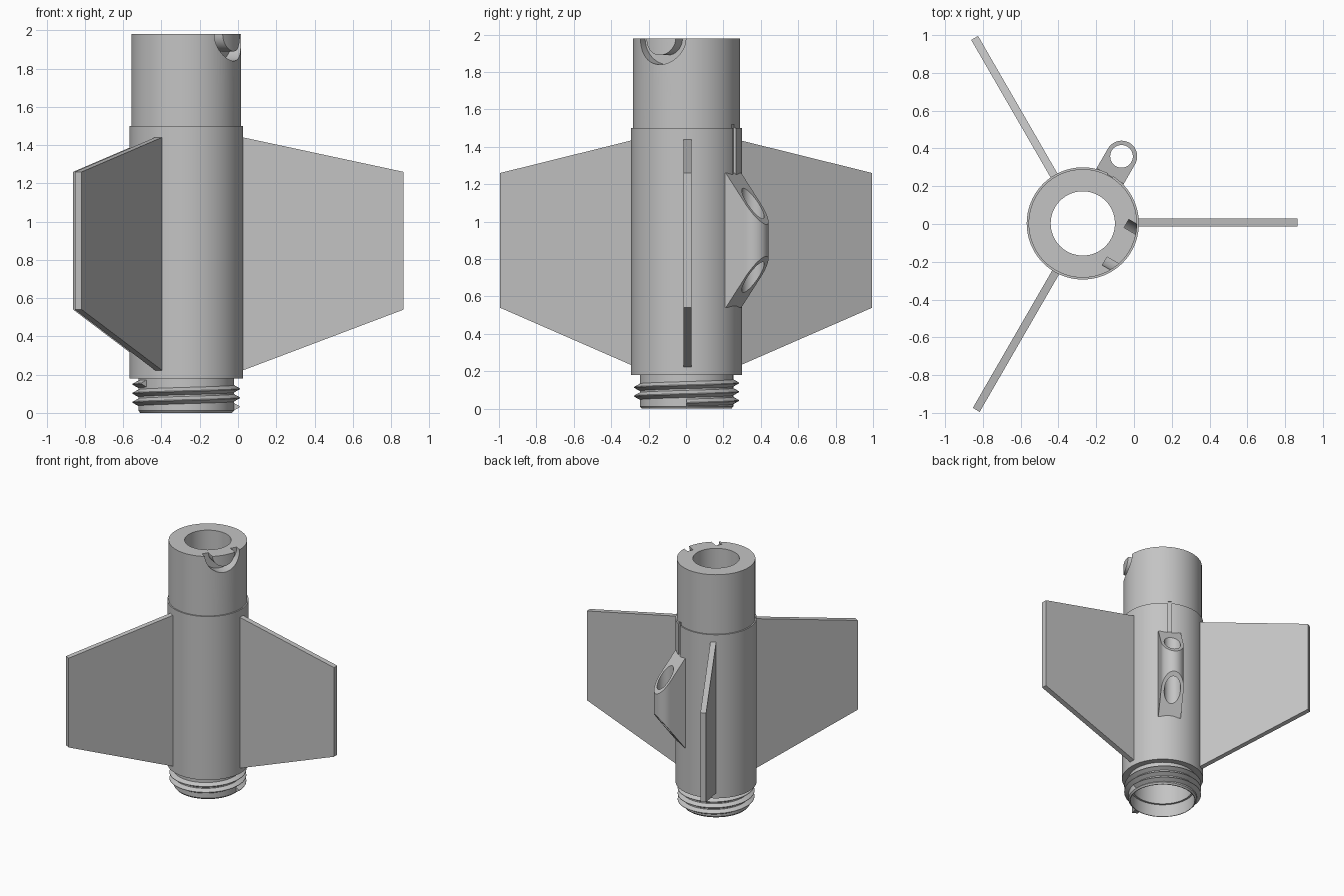
import bpy, bmesh, math
from math import sin, cos, pi, radians
from mathutils import Matrix, Vector

if "Cube" in bpy.data.objects:
    bpy.data.objects.remove(bpy.data.objects["Cube"])

AXIS = Matrix.Translation((-0.271, 0.003, 0))
GREY = (0.55, 0.55, 0.55, 1)
mat = bpy.data.materials.new("light grey")
mat.use_nodes = True
mat.diffuse_color = GREY
mat.node_tree.nodes["Principled BSDF"].inputs["Base Color"].default_value = GREY


def spin(deg):
    """Frame whose x axis points outward from the tube at the given angle."""
    return AXIS @ Matrix.Rotation(radians(deg), 4, 'Z')


def finish(name, bm, matrix):
    bmesh.ops.recalc_face_normals(bm, faces=bm.faces[:])
    bm.transform(matrix)
    mesh = bpy.data.meshes.new(name)
    bm.to_mesh(mesh)
    bm.free()
    mesh.materials.append(mat)
    ob = bpy.data.objects.new(name, mesh)
    bpy.context.collection.objects.link(ob)
    return ob


def sweep(name, profile, matrix, turns=1.0, rise=0.0, steps=96):
    """Turn a closed (radius, height) profile; a rise per turn makes a helix."""
    bm = bmesh.new()
    closed = rise == 0
    count = steps if closed else int(steps * turns) + 1
    rings = []
    for i in range(count):
        a = 2 * pi * i / steps
        lift = rise * i / steps
        rings.append([bm.verts.new((r * cos(a), r * sin(a), z + lift)) for r, z in profile])
    n = len(profile)
    for i in range(count if closed else count - 1):
        p, q = rings[i], rings[(i + 1) % count]
        for j in range(n):
            k = (j + 1) % n
            bm.faces.new((p[j], q[j], q[k], p[k]))
    if not closed:
        bm.faces.new(rings[0])
        bm.faces.new(rings[-1])
    return finish(name, bm, matrix)


def prism(outline, direction):
    """Extrude a flat outline along a vector."""
    bm = bmesh.new()
    face = bm.faces.new([bm.verts.new(p) for p in outline])
    out = bmesh.ops.extrude_face_region(bm, geom=[face])
    moved = [g for g in out["geom"] if isinstance(g, bmesh.types.BMVert)]
    bmesh.ops.translate(bm, verts=moved, vec=direction)
    bmesh.ops.recalc_face_normals(bm, faces=bm.faces[:])
    return bm


def cut(ob, cutter):
    cutter.hide_render = True
    mod = ob.modifiers.new("cut", 'BOOLEAN')
    mod.operation = 'DIFFERENCE'
    mod.solver = 'EXACT'
    mod.object = cutter
    bpy.context.view_layer.objects.active = ob
    bpy.ops.object.modifier_apply(modifier=mod.name)
    bpy.data.objects.remove(cutter)


def smooth(ob):
    bpy.ops.object.select_all(action='DESELECT')
    ob.select_set(True)
    bpy.context.view_layer.objects.active = ob
    bpy.ops.object.shade_smooth_by_angle(angle=radians(30))


# Hollow tube with threaded neck, main body and narrower shoulder
body = sweep("body_tube", [
    (0.235, 0), (0.24, 0), (0.25, 0.012), (0.25, 0.18), (0.297, 0.18), (0.297, 1.5),
    (0.287, 1.5), (0.287, 1.98), (0.17, 1.98), (0.17, 1.5), (0.22, 1.5),
    (0.22, 0.1), (0.235, 0.1)], AXIS)

# Half-ring cord channel in the top of the shoulder
channel = sweep("channel_cutter", [(0.09, 0), (0.14, 0), (0.14, 0.2), (0.09, 0.2)],
                spin(-30) @ Matrix.Translation((0.2, 0, 1.98)) @ Matrix.Rotation(pi / 2, 4, 'Y'))
cut(body, channel)

# Narrow groove running from the guide lug up to the shoulder
groove = prism([(0.28, -0.015, 1.2), (0.32, -0.015, 1.2),
                (0.32, 0.015, 1.2), (0.28, 0.015, 1.2)], (0, 0, 0.32))
cut(body, finish("groove_cutter", groove, spin(60)))
smooth(body)

# Screw thread on the neck
thread = sweep("screw_thread", [(0.245, 0.01), (0.281, 0.03), (0.281, 0.034), (0.245, 0.054)],
               AXIS, turns=2.6, rise=0.047)
smooth(thread)

# Three tapered fins
for i, name in enumerate(("left_fin", "rear_fin", "front_fin")):
    fin = prism([(0.28, -0.016, 0.216), (1.137, -0.016, 0.54),
                 (1.137, -0.016, 1.26), (0.28, -0.016, 1.444)], (0, 0.042, 0))
    finish(name, fin, spin(120 * i))

# Guide lug: rounded block with sloping ends and a through hole
LUG_R, LUG_W = 0.41, 0.083
outline = [(0.25, LUG_W, 0.54), (0.25, -LUG_W, 0.54)]
for i in range(25):
    a = -pi / 2 + pi * i / 24
    outline.append((LUG_R + LUG_W * cos(a), LUG_W * sin(a), 0.54))
lug = prism(outline, (0, 0, 0.72))
for side in (1, -1):
    res = bmesh.ops.bisect_plane(
        lug, geom=lug.verts[:] + lug.edges[:] + lug.faces[:],
        plane_co=Vector((0.29, 0, 0.9 + side * 0.36)),
        plane_no=Vector((0.275, 0, side * 0.203)), clear_outer=True)
    rim = [g for g in res["geom_cut"] if isinstance(g, bmesh.types.BMEdge)]
    bmesh.ops.contextual_create(lug, geom=rim)
lug = finish("guide_lug", lug, spin(60))
hole = bmesh.new()
bmesh.ops.create_cone(hole, cap_ends=True, segments=48, radius1=0.06, radius2=0.06, depth=1)
cut(lug, finish("lug_hole_cutter", hole, spin(60) @ Matrix.Translation((LUG_R, 0, 0.9))))
smooth(lug)
